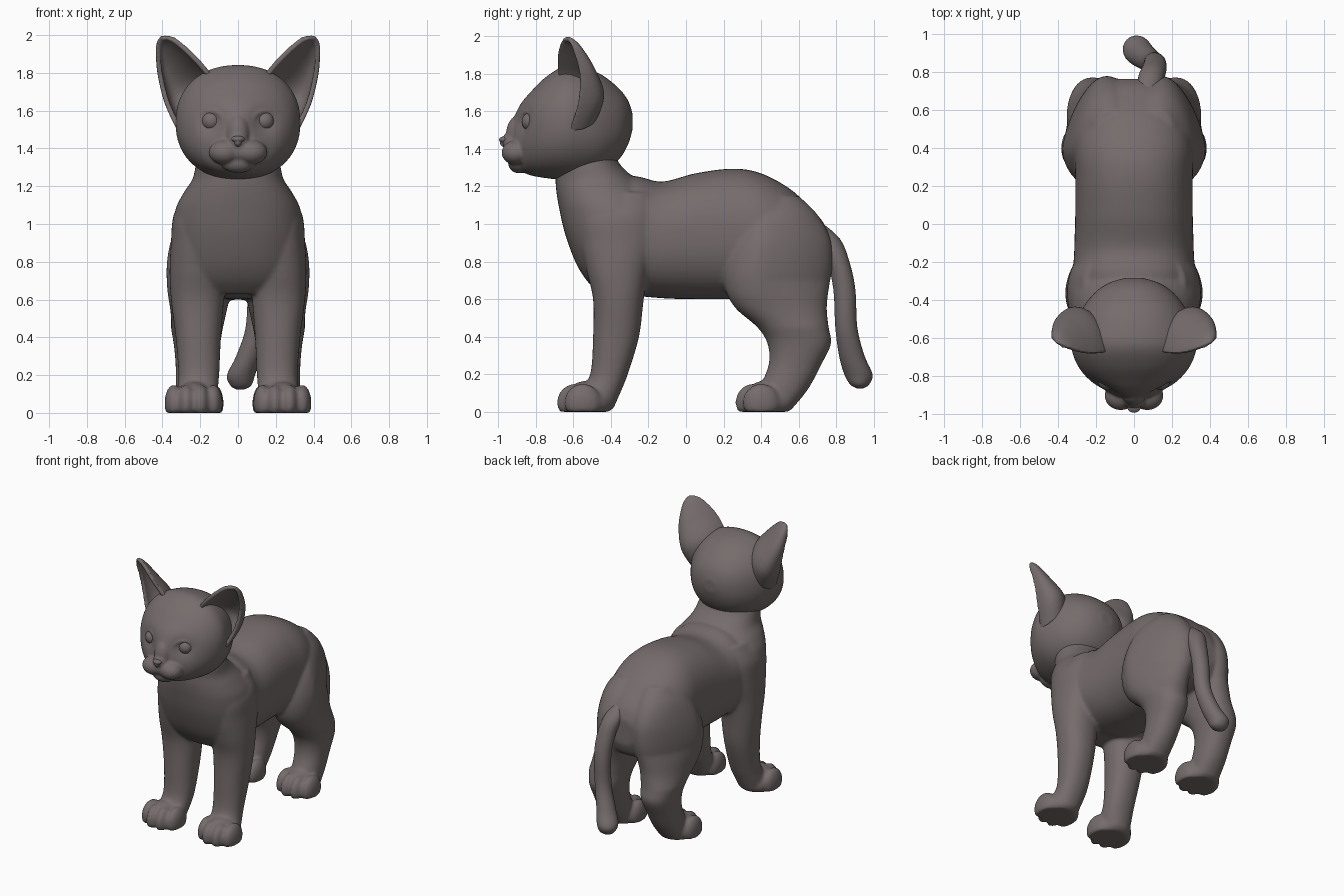
import bpy, bmesh, math
from mathutils import Matrix, Vector

fur = bpy.data.materials.new("grey brown")
fur.diffuse_color = (0.18, 0.15, 0.15, 1)


def resample(rows, steps=5):
    """Smooth spline through rows of numbers."""
    out = []
    for i in range(len(rows) - 1):
        p = [rows[max(0, min(len(rows) - 1, i + k))] for k in (-1, 0, 1, 2)]
        for s in range(steps):
            t = s / steps
            out.append([b + 0.5 * t * (c - a + t * (2*a - 5*b + 4*c - d + t * (3*(b - c) + d - a)))
                        for a, b, c, d in zip(*p)])
    out.append(list(rows[-1]))
    return out


def loft(bm, rows, axis, side=1, power=2.2, n=48, warp=None):
    """Rounded rings along axis; row = position, low, high, x low, x high."""
    rings = []
    for pos, a0, a1, x0, x1 in resample(rows):
        ring = []
        for k in range(n):
            ang = 2 * math.pi * k / n
            c, s = math.cos(ang), math.sin(ang)
            u = math.copysign(abs(c) ** (2 / power), c)
            v = math.copysign(abs(s) ** (2 / power), s)
            x = side * ((x0 + x1) / 2 + u * (x1 - x0) / 2)
            w = (a0 + a1) / 2 + v * (a1 - a0) / 2
            co = Vector((x, w, pos) if axis == 'z' else (x, pos, w))
            ring.append(bm.verts.new(warp(co) if warp else co))
        rings.append(ring)
    for a, b in zip(rings, rings[1:]):
        for k in range(n):
            bm.faces.new((a[k], a[(k + 1) % n], b[(k + 1) % n], b[k]))
    bm.faces.new(rings[0])
    bm.faces.new(rings[-1])


def ball(bm, centre, radii):
    m = Matrix.Translation(centre) @ Matrix.Diagonal((*radii, 1))
    bmesh.ops.create_uvsphere(bm, u_segments=24, v_segments=16, radius=1, matrix=m)


def finish(name, bm, voxel=0, smooth=0, thick=0):
    bmesh.ops.recalc_face_normals(bm, faces=bm.faces)
    for f in bm.faces:
        f.smooth = True
    me = bpy.data.meshes.new(name)
    bm.to_mesh(me)
    bm.free()
    me.materials.append(fur)
    ob = bpy.data.objects.new(name, me)
    bpy.context.collection.objects.link(ob)
    if thick:
        t = ob.modifiers.new("thickness", 'SOLIDIFY')
        t.thickness, t.offset = thick, 0
    if voxel:
        r = ob.modifiers.new("blend", 'REMESH')
        r.mode, r.voxel_size, r.use_smooth_shade = 'VOXEL', voxel, True
        s = ob.modifiers.new("soften", 'SMOOTH')
        s.factor, s.iterations = 0.5, smooth
    return ob


def sym(rows):
    return [(p, a, b, -w, w) for p, a, b, w in rows]


def narrow_rump(co):
    """Thighs get narrower towards the tail."""
    k = max(0, min(1, (co.z - 0.45) / 0.25))
    co.x *= 1 - 0.75 * k * max(0, co.y - 0.38)
    return co


def eye_sockets(co):
    """Press the face in around each eye."""
    d2 = (abs(co.x) - 0.14) ** 2 + (co.z - 1.54) ** 2
    if co.y < -0.6:
        co.y += 0.03 * math.exp(-d2 / 0.065 ** 2)
    return co


# Body: torso, chest and neck, four legs and paws, blended together
bm = bmesh.new()
loft(bm, sym([(-0.44, 0.72, 1.10, 0.24), (-0.30, 0.63, 1.25, 0.315), (-0.13, 0.605, 1.225, 0.315),
              (0.05, 0.60, 1.27, 0.31), (0.25, 0.60, 1.295, 0.31), (0.40, 0.60, 1.27, 0.315),
              (0.55, 0.60, 1.19, 0.285), (0.66, 0.62, 1.09, 0.235), (0.73, 0.66, 1.01, 0.17),
              (0.765, 0.74, 0.93, 0.10)]), 'y', power=2.3)
loft(bm, sym([(1.45, -0.66, -0.40, 0.18), (1.33, -0.69, -0.36, 0.22), (1.24, -0.695, -0.27, 0.24),
              (1.17, -0.69, -0.19, 0.285), (1.08, -0.675, -0.12, 0.33), (0.95, -0.645, -0.10, 0.345),
              (0.80, -0.59, -0.10, 0.335), (0.70, -0.53, -0.15, 0.30),
              (0.63, -0.46, -0.20, 0.22)]), 'z')
front = [(0.02, -0.60, -0.385, 0.13, 0.33), (0.10, -0.57, -0.35, 0.11, 0.325),
         (0.20, -0.51, -0.31, 0.10, 0.315), (0.40, -0.495, -0.25, 0.09, 0.33),
         (0.60, -0.495, -0.225, 0.075, 0.355), (0.75, -0.53, -0.20, 0.07, 0.362),
         (0.90, -0.56, -0.16, 0.08, 0.355), (1.05, -0.56, -0.17, 0.12, 0.34),
         (1.17, -0.48, -0.20, 0.14, 0.27)]
hind = [(0.01, 0.36, 0.56, 0.13, 0.33), (0.12, 0.39, 0.65, 0.12, 0.33),
        (0.25, 0.44, 0.72, 0.11, 0.33), (0.36, 0.435, 0.772, 0.095, 0.34),
        (0.45, 0.38, 0.76, 0.08, 0.355), (0.55, 0.265, 0.75, 0.06, 0.37),
        (0.65, 0.21, 0.76, 0.04, 0.385), (0.78, 0.20, 0.78, 0.02, 0.39),
        (0.92, 0.245, 0.77, 0.02, 0.37), (1.05, 0.33, 0.70, 0.02, 0.32),
        (1.15, 0.42, 0.60, 0.05, 0.23)]
for side in (1, -1):
    loft(bm, front, 'z', side)
    loft(bm, hind, 'z', side, warp=narrow_rump)
    # paws with four toes
    for cx, dy in ((0.235, 0), (0.23, 0.95)):
        ball(bm, (side * cx, dy - 0.52, 0.05), (0.135, 0.135, 0.095))
        ball(bm, (side * cx, dy - 0.53, 0.075), (0.10, 0.11, 0.09))
        for dx, y in ((-0.104, -0.55), (-0.038, -0.59), (0.038, -0.59), (0.104, -0.55)):
            ball(bm, (side * (cx + dx), dy + y, 0.05), (0.05, 0.098, 0.1))
for v in bm.verts:
    v.co.z = max(v.co.z, 0)      # flat soles
finish("body", bm, 0.011, 9)

# Tail
bm = bmesh.new()
loft(bm, [(1.01, 0.64, 0.72, 0.03, 0.11), (0.92, 0.69, 0.82, 0.02, 0.15),
          (0.80, 0.75, 0.87, 0.04, 0.17), (0.65, 0.785, 0.902, 0.05, 0.17),
          (0.45, 0.795, 0.912, 0.04, 0.155), (0.30, 0.815, 0.95, -0.01, 0.12),
          (0.20, 0.843, 0.993, -0.058, 0.09), (0.145, 0.875, 0.975, -0.04, 0.07),
          (0.125, 0.91, 0.945, -0.01, 0.035)], 'z', power=2)
finish("tail", bm)

# Head: skull, muzzle, chin, nose bridge and eyelids
bm = bmesh.new()
loft(bm, sym([(-0.285, 1.50, 1.59, 0.05), (-0.31, 1.42, 1.66, 0.13), (-0.36, 1.34, 1.725, 0.205),
              (-0.45, 1.27, 1.795, 0.275), (-0.55, 1.24, 1.832, 0.315), (-0.65, 1.235, 1.838, 0.33),
              (-0.75, 1.245, 1.78, 0.295), (-0.83, 1.26, 1.70, 0.228), (-0.88, 1.285, 1.64, 0.15),
              (-0.915, 1.33, 1.57, 0.08)]), 'y', n=72, warp=eye_sockets)
ball(bm, (0, -0.89, 1.325), (0.09, 0.058, 0.055))
ball(bm, (0, -0.89, 1.47), (0.065, 0.07, 0.11))
ball(bm, (0, -0.925, 1.44), (0.055, 0.055, 0.055))
ball(bm, (0, -0.90, 1.385), (0.11, 0.068, 0.065))
for side in (1, -1):
    ball(bm, (side * 0.07, -0.905, 1.38), (0.085, 0.077, 0.066))
    for k in range(24):
        a = math.tau * k / 24
        dx = 0.06 * math.cos(a)
        ball(bm, (side * (0.14 + dx), -0.842 + 0.55 * dx, 1.545 + 0.052 * math.sin(a)),
             (0.013, 0.018, 0.012))
finish("head", bm, 0.008, 7)

# Nose tip
bm = bmesh.new()
ball(bm, (0, -0.965, 1.449), (0.036, 0.031, 0.018))
ball(bm, (0, -0.962, 1.432), (0.02, 0.029, 0.024))
finish("nose", bm, 0.004, 4)

# Eyes and cupped ears; ear row = inner rim, outer rim, depth of the cup
ear = [(0.14, -0.64, 1.70, 0.31, -0.62, 1.50, 0.20),
       (0.155, -0.675, 1.79, 0.375, -0.575, 1.64, 0.225),
       (0.24, -0.682, 1.89, 0.412, -0.565, 1.79, 0.15),
       (0.31, -0.668, 1.955, 0.422, -0.595, 1.91, 0.085),
       (0.345, -0.655, 1.98, 0.415, -0.615, 1.96, 0.045),
       (0.37, -0.645, 1.99, 0.395, -0.632, 1.986, 0.01)]
for side, tag in ((1, "right"), (-1, "left")):
    bm = bmesh.new()
    ball(bm, (side * 0.14, -0.824, 1.545), (0.051, 0.051, 0.051))
    finish("eye_" + tag, bm)

    bm = bmesh.new()
    grid = []
    for r in resample(ear, 5):
        a, d = Vector(r[0:3]), Vector(r[3:6])
        b, c = a + Vector((0.03, r[6], 0)), d + Vector((0.01, r[6], 0))
        line = []
        for k in range(19):
            t = k / 18
            u = 1 - t
            p = a * u**3 + b * 3 * u * u * t + c * 3 * u * t * t + d * t**3
            line.append(bm.verts.new((side * p.x, p.y, p.z)))
        grid.append(line)
    for p, q in zip(grid, grid[1:]):
        for k in range(18):
            bm.faces.new((p[k], p[k + 1], q[k + 1], q[k]))
    finish("ear_" + tag, bm, 0.007, 3, thick=0.026)
